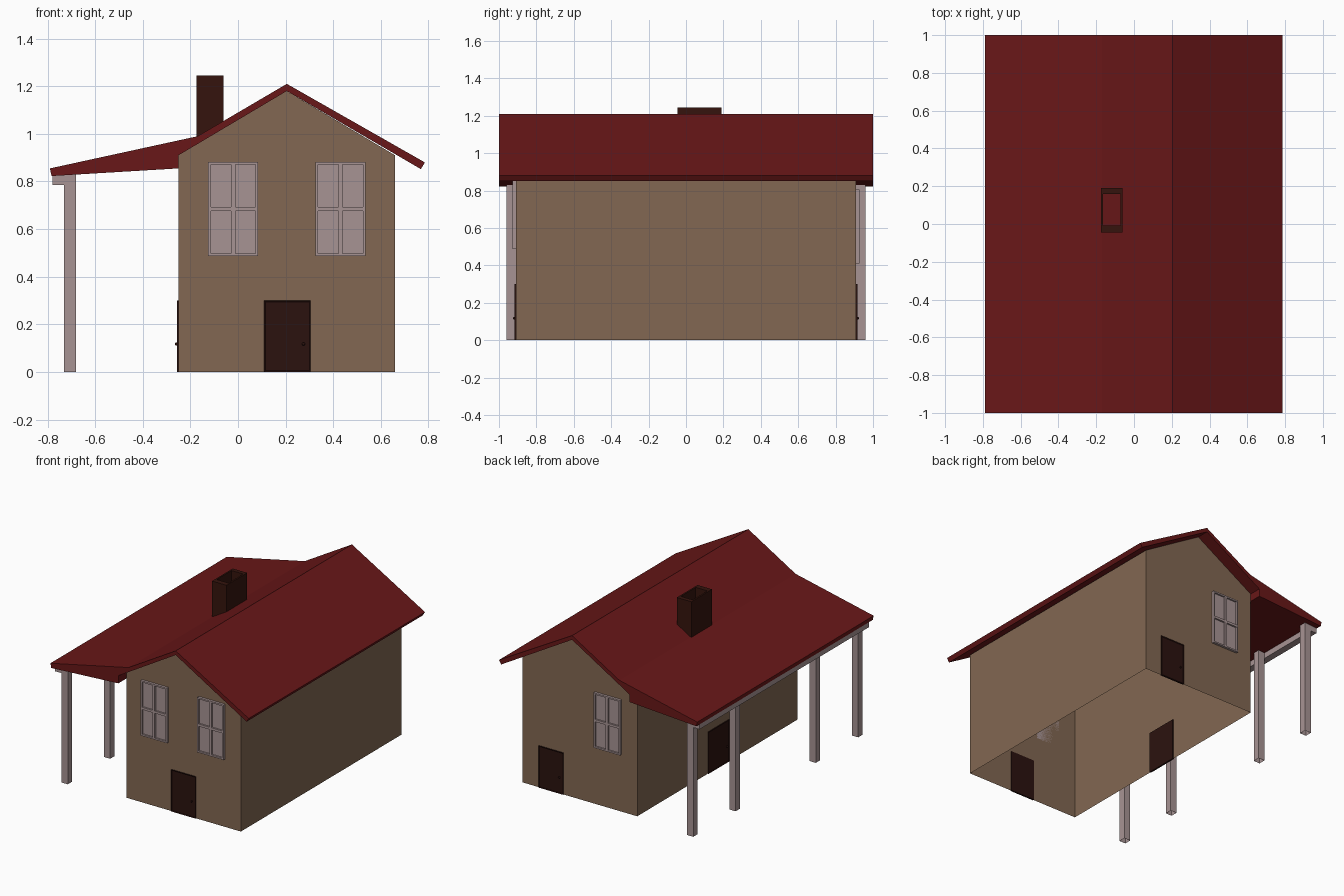
import bpy, bmesh
from math import pi
from mathutils import Matrix, Vector

if "Cube" in bpy.data.objects:
    bpy.data.objects.remove(bpy.data.objects["Cube"])


def material(name, rgb):
    m = bpy.data.materials.new(name)
    m.diffuse_color = (*rgb, 1)
    m.use_nodes = True
    m.node_tree.nodes["Principled BSDF"].inputs["Base Color"].default_value = m.diffuse_color
    return m


WALL = material("plaster", (0.223, 0.136, 0.084))
ROOF = material("red_roof", (0.14, 0.0085, 0.009))
WOOD = material("dark_wood", (0.024, 0.006, 0.0045))
BRICK = material("chimney_brown", (0.035, 0.007, 0.004))
TRIM = material("pale_trim", (0.39, 0.296, 0.296))


def finish(name, bm, mat, loc=(0, 0, 0), rot=0.0):
    me = bpy.data.meshes.new(name)
    bm.to_mesh(me)
    bm.free()
    me.materials.append(mat)
    ob = bpy.data.objects.new(name, me)
    ob.location = loc
    ob.rotation_euler.z = rot
    bpy.context.collection.objects.link(ob)
    return ob


def add_box(bm, lo, hi):
    lo, hi = Vector(lo), Vector(hi)
    mat = Matrix.Translation((lo + hi) / 2) @ Matrix.Diagonal((*(hi - lo), 1))
    verts = bmesh.ops.create_cube(bm, size=1, matrix=mat)["verts"]
    return list({f for v in verts for f in v.link_faces})


def facing(faces, axis):
    return max(faces, key=lambda f: f.calc_center_median().dot(Vector(axis)))


def prism(profile, y0, y1):
    # Extrude an xz profile along y
    bm = bmesh.new()
    face = bm.faces.new([bm.verts.new((x, y0, z)) for x, z in profile])
    ext = bmesh.ops.extrude_face_region(bm, geom=[face], use_keep_orig=True)["geom"]
    bmesh.ops.translate(bm, vec=(0, y1 - y0, 0),
                        verts=[g for g in ext if isinstance(g, bmesh.types.BMVert)])
    bmesh.ops.recalc_face_normals(bm, faces=bm.faces)
    return bm


# House walls, a gabled shell open at the bottom
bm = prism([(-0.25, 0), (0.66, 0), (0.66, 0.91), (0.205, 1.18), (-0.25, 0.91)], -0.91, 0.91)
bm.faces.ensure_lookup_table()
bmesh.ops.delete(bm, geom=[facing(bm.faces, (0, 0, -1))], context='FACES')
# The roof closes the top
bmesh.ops.delete(bm, geom=[f for f in bm.faces if f.normal.z > 0.3], context='FACES')
finish("house_walls", bm, WALL)

# Roof with the porch wedge on the left
finish("roof", prism([(-0.79, 0.855), (-0.17, 0.99), (0.205, 1.21), (0.785, 0.88),
                      (0.768, 0.852), (0.205, 1.18), (-0.25, 0.91), (-0.25, 0.855),
                      (-0.783, 0.823)], -1, 1), ROOF)

# Hollow chimney
bm = bmesh.new()
faces = add_box(bm, (-0.175, -0.045, 0.97), (-0.06, 0.19, 1.245))
bottom, top = facing(faces, (0, 0, -1)), facing(faces, (0, 0, 1))
bmesh.ops.delete(bm, geom=[bottom], context='FACES_ONLY')
bmesh.ops.inset_region(bm, faces=[top], thickness=0.016)
for v in top.verts:
    v.co.y = -0.008 if v.co.y < 0.07 else 0.16
flue = bmesh.ops.extrude_discrete_faces(bm, faces=[top])["faces"]
bmesh.ops.translate(bm, vec=(0, 0, -0.275), verts=flue[0].verts)
bmesh.ops.delete(bm, geom=flue, context='FACES_ONLY')
finish("chimney", bm, BRICK)

# Porch posts, open underneath
for i, y in enumerate((-0.935, -0.455, 0.455, 0.935)):
    bm = bmesh.new()
    faces = add_box(bm, (-0.73, y - 0.025, 0), (-0.68, y + 0.025, 0.835))
    bmesh.ops.delete(bm, geom=[facing(faces, (0, 0, -1))], context='FACES_ONLY')
    finish(f"porch_post_{i + 1}", bm, TRIM)

# Beam along the porch eave
bm = bmesh.new()
add_box(bm, (-0.78, -0.96, 0.785), (-0.73, 0.96, 0.828))
finish("porch_beam", bm, TRIM)


def door(name, loc, rot, w, h=0.3):
    # Thin raised frame with a panel set back, plus a knob
    bm = bmesh.new()
    faces = add_box(bm, (-w / 2, -0.006, 0), (w / 2, 0.006, h))
    panel = facing(faces, (0, -1, 0))
    bmesh.ops.inset_region(bm, faces=[panel], thickness=0.008, depth=-0.004)
    finish(name, bm, WOOD, loc, rot)
    bm = bmesh.new()
    bmesh.ops.create_uvsphere(bm, u_segments=10, v_segments=6, radius=0.007,
                              matrix=Matrix.Translation((w / 2 - 0.03, -0.008, 0.117)))
    finish(name + "_knob", bm, WOOD, loc, rot)


def window(name, loc, rot, w=0.21, h=0.395):
    # Border and cross bars over four slightly raised panes
    bm = bmesh.new()
    d, b, c = -0.018, 0.011, 0.0085
    add_box(bm, (-w / 2, d, 0), (-w / 2 + b, 0, h))
    add_box(bm, (w / 2 - b, d, 0), (w / 2, 0, h))
    for z0, z1 in ((0, b), (h / 2 - c, h / 2 + c), (h - b, h)):
        add_box(bm, (-w / 2 + b, d, z0), (w / 2 - b, 0, z1))
    for z0, z1 in ((b, h / 2 - c), (h / 2 + c, h - b)):
        add_box(bm, (-c, d, z0), (c, 0, z1))
        for x0, x1 in ((-w / 2 + b, -c), (c, w / 2 - b)):
            add_box(bm, (x0, -0.006, z0), (x1, 0, z1))
    finish(name, bm, TRIM, loc, rot)


door("front_door", (0.2075, -0.91, 0), 0, 0.195)
door("back_door", (0.432, 0.91, 0), pi, 0.195)
door("porch_door", (-0.25, -0.01, 0), -pi / 2, 0.24)

window("front_window_left", (-0.02, -0.91, 0.487), 0)
window("front_window_right", (0.43, -0.91, 0.487), 0)
window("back_window", (-0.02, 0.91, 0.41), pi)
